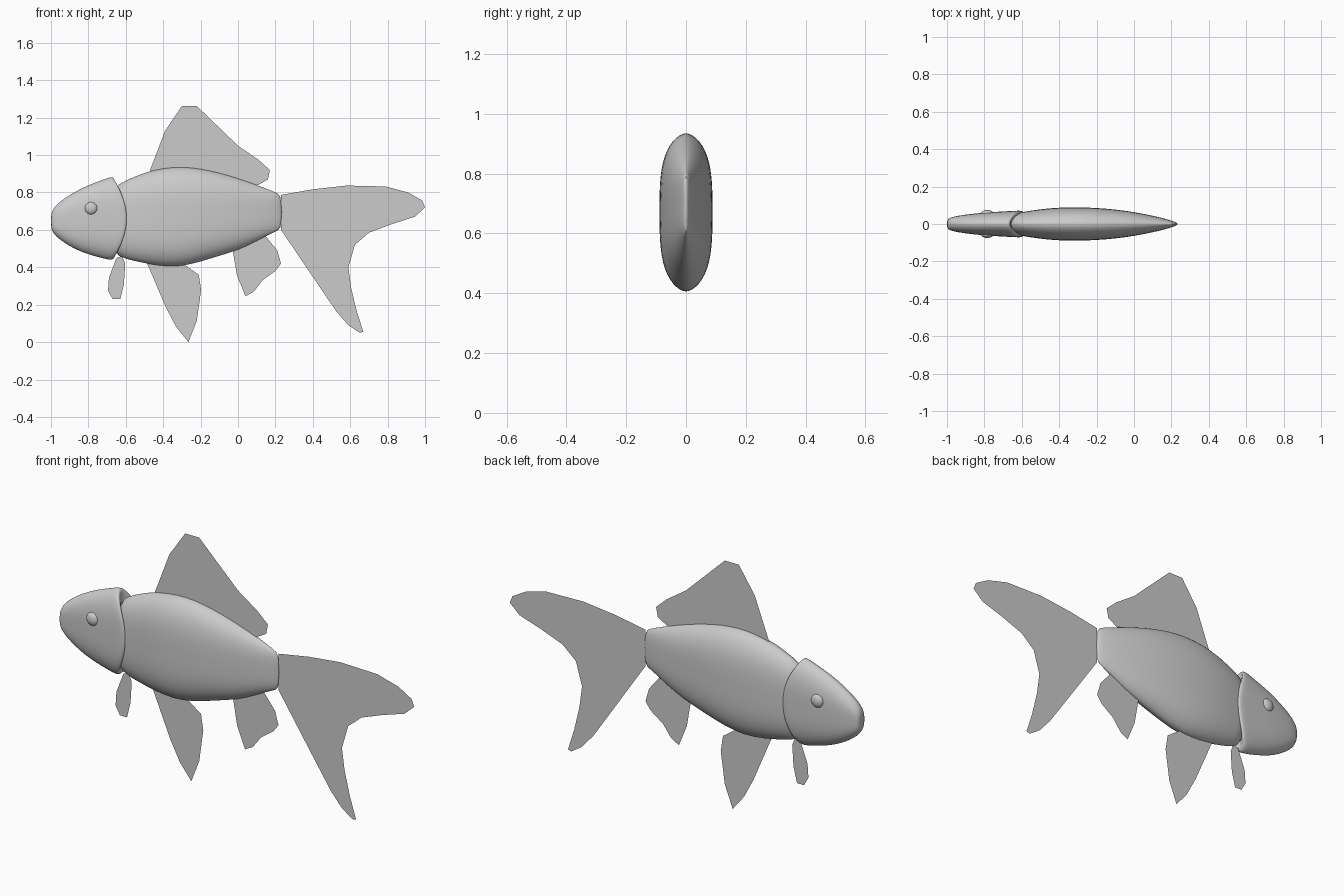
import bpy
import bmesh
from math import sin, cos, tau

cube = bpy.data.objects.get("Cube")
if cube:
    bpy.data.objects.remove(cube, do_unlink=True)

grey = bpy.data.materials.new("plain grey")
grey.use_nodes = True
grey.diffuse_color = (0.6, 0.6, 0.6, 1)
grey.node_tree.nodes["Principled BSDF"].inputs["Base Color"].default_value = grey.diffuse_color


def finish(name, bm, smooth):
    """Turn a bmesh into a named object with the shared material."""
    mesh = bpy.data.meshes.new(name)
    bm.to_mesh(mesh)
    bm.free()
    mesh.materials.append(grey)
    for face in mesh.polygons:
        face.use_smooth = smooth
    obj = bpy.data.objects.new(name, mesh)
    bpy.context.collection.objects.link(obj)
    return obj


def loft(name, stations, bow=0.0, sides=28):
    """Skin cross-sections (x, bottom, top, half width) that are full at the
    flanks and keeled above and below; bow sweeps the rear edge forward."""
    bm = bmesh.new()
    rings = []
    first, last = stations[0][0], stations[-1][0]
    for x, bottom, top, width in stations:
        sweep = bow * max(0, (x - first) / (last - first)) ** 3
        ring = []
        for i in range(sides):
            angle = tau * i / sides
            t = sin(angle)
            side = 1 if cos(angle) > 0 else -1
            y = side * width * max(0, 1 - abs(t) ** 3.5) ** 0.6
            z = (bottom + top) / 2 + t * (top - bottom) / 2
            ring.append(bm.verts.new((x - sweep * t * t, y, z)))
        rings.append(ring)
    for a, b in zip(rings, rings[1:]):
        for i in range(sides):
            j = (i + 1) % sides
            bm.faces.new((a[i], a[j], b[j], b[i]))
    bm.faces.new(rings[0])
    bm.faces.new(rings[-1])
    bmesh.ops.recalc_face_normals(bm, faces=bm.faces)
    obj = finish(name, bm, True)
    subdivision = obj.modifiers.new("smooth", "SUBSURF")
    subdivision.levels = subdivision.render_levels = 1
    return obj


def fin(name, outline):
    """Flat paper-thin fin on the centre plane, from an (x, z) outline."""
    bm = bmesh.new()
    face = bm.faces.new([bm.verts.new((x, 0, z)) for x, z in outline])
    face.normal_update()
    if face.normal.y > 0:
        face.normal_flip()
    bmesh.ops.triangulate(bm, faces=[face])
    return finish(name, bm, False)


# Head with a rolled gill rim at the back
loft("head", [
    (-1, .615, .68, .02), (-.99, .58, .715, .032), (-.95, .545, .755, .043),
    (-.88, .5, .8, .053), (-.8, .47, .838, .061), (-.7, .447, .868, .067),
    (-.63, .437, .885, .071), (-.6, .442, .882, .072),
    (-.59, .46, .86, .063), (-.6, .5, .82, .045)], bow=.065)

# Torso, its front end tucked under the gill rim
loft("torso", [
    (-.68, .47, .83, .05), (-.6, .443, .865, .063), (-.5, .42, .91, .08),
    (-.4, .403, .932, .088), (-.3, .403, .94, .09), (-.2, .428, .929, .086),
    (-.1, .46, .907, .078), (0, .49, .877, .064), (.1, .538, .842, .045),
    (.2, .593, .802, .02), (.235, .6, .787, .004)])

# Eyes
for name, side in (("left_eye", 1), ("right_eye", -1)):
    bm = bmesh.new()
    bmesh.ops.create_uvsphere(bm, u_segments=20, v_segments=12, radius=1)
    bmesh.ops.scale(bm, vec=(.034, .02, .034), verts=bm.verts)
    bmesh.ops.translate(bm, vec=(-.785, side * .055, .715), verts=bm.verts)
    finish(name, bm, True)

# Fins
fin("dorsal_fin", [
    (-.47, .9), (-.47, .92), (-.39, 1.13), (-.3, 1.262), (-.22, 1.262),
    (0, 1.05), (.11, .975), (.17, .92), (.16, .87), (.09, .83), (-.25, .85)])
fin("pectoral_fin", [
    (-.65, .45), (-.69, .345), (-.695, .275), (-.67, .23), (-.63, .23),
    (-.61, .31), (-.603, .42), (-.62, .46)])
fin("pelvic_fin", [
    (-.49, .43), (-.385, .185), (-.33, .08), (-.265, 0), (-.22, .115),
    (-.197, .28), (-.21, .36), (-.28, .41), (-.35, .48)])
fin("anal_fin", [
    (-.03, .5), (-.005, .355), (.04, .245), (.085, .27), (.13, .33),
    (.2, .38), (.23, .42), (.21, .49), (.145, .57)])
fin("tail_fin", [
    (.23, .787), (.4, .817), (.58, .837), (.79, .832), (.91, .8), (.985, .757),
    (1, .72), (.945, .67), (.82, .63), (.7, .585), (.625, .52), (.59, .4),
    (.605, .29), (.635, .165), (.67, .055), (.65, .05), (.59, .09),
    (.525, .165), (.45, .275), (.23, .6)])
